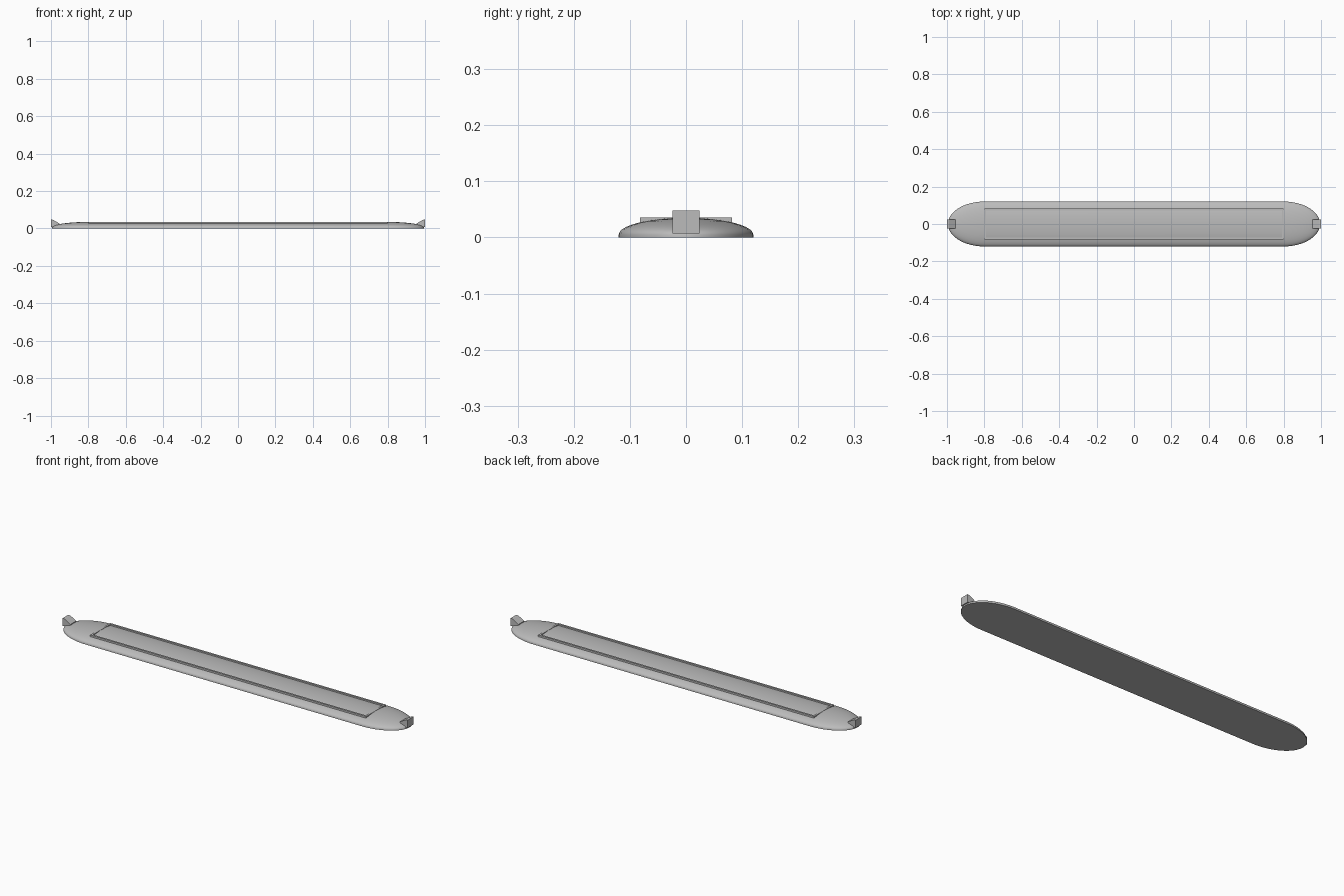
import bpy, bmesh, math

if "Cube" in bpy.data.objects:
    bpy.data.objects.remove(bpy.data.objects["Cube"])

grey = bpy.data.materials.new("plain_grey")
grey.use_nodes = True
COLOUR = (0.5, 0.5, 0.5, 1)
grey.diffuse_color = COLOUR
grey.node_tree.nodes["Principled BSDF"].inputs["Base Color"].default_value = COLOUR


def finish(name, bm, smooth=False):
    bmesh.ops.recalc_face_normals(bm, faces=bm.faces)
    mesh = bpy.data.meshes.new(name)
    bm.to_mesh(mesh)
    bm.free()
    mesh.materials.append(grey)
    obj = bpy.data.objects.new(name, mesh)
    bpy.context.collection.objects.link(obj)
    if smooth:
        bpy.ops.object.select_all(action='DESELECT')
        obj.select_set(True)
        bpy.context.view_layer.objects.active = obj
        bpy.ops.object.shade_smooth_by_angle(angle=math.radians(35))
    return obj


STRAIGHT, END, HALF, RIM, DOME = 0.8, 0.195, 0.12, 0.005, 0.03
SIDES, RINGS = 48, 10


def outline(scale, z):
    """Long oval: two half ellipses joined by straight sides."""
    points = []
    for side in (1, -1):
        for i in range(SIDES // 2 + 1):
            a = math.pi * i / (SIDES // 2) - math.pi / 2
            points.append((side * (STRAIGHT + END * scale * math.cos(a)),
                           side * HALF * scale * math.sin(a), z))
    return points


# Hull: flat bottom, low vertical rim, elliptical dome
bm = bmesh.new()
levels = [(1, 0)]
for r in range(RINGS):
    t = math.pi / 2 * r / RINGS
    levels.append((math.cos(t), RIM + DOME * math.sin(t)))
loops = [[bm.verts.new(p) for p in outline(s, z)] for s, z in levels]
for low, high in zip(loops, loops[1:]):
    n = len(low)
    for i in range(n):
        j = (i + 1) % n
        bm.faces.new((low[i], low[j], high[j], high[i]))
bm.faces.new(loops[0])
# the crown closes onto a ridge along the centre
ridge = [bm.verts.new((s * STRAIGHT, 0, RIM + DOME)) for s in (1, -1)]
top = loops[-1]
half = len(top) // 2
for k in range(2):
    for i in range(half - 1):
        bm.faces.new((top[k * half + i], top[k * half + i + 1], ridge[k]))
    bm.faces.new((top[k * half + half - 1], top[(k + 1) * half % len(top)],
                  ridge[1 - k], ridge[k]))
finish("hull", bm, smooth=True)

# Cockpit rim: thin rectangular frame standing on the dome
X, Y, WALL, LOW, HIGH = 0.8, 0.082, 0.01, 0.012, 0.036
bm = bmesh.new()
corners = [(1, 1), (-1, 1), (-1, -1), (1, -1)]
rings = []
for inset, z in ((0, LOW), (0, HIGH), (WALL, HIGH), (WALL, LOW)):
    rings.append([bm.verts.new((a * (X - inset), b * (Y - inset), z)) for a, b in corners])
for k in range(4):
    for i in range(4):
        j = (i + 1) % 4
        a, b = rings[k], rings[(k + 1) % 4]
        bm.faces.new((a[i], a[j], b[j], b[i]))
finish("cockpit_frame", bm)

# Wedge posts at both tips, upright outside and sloping inward
PROFILE = [(1.0, 0.007), (1.0, 0.048), (0.988, 0.046), (0.955, 0.027), (0.955, 0.012)]
for side, name in ((1, "left_end_post"), (-1, "right_end_post")):
    bm = bmesh.new()
    a, b = [[bm.verts.new((side * x, y, z)) for x, z in PROFILE] for y in (-0.024, 0.024)]
    bm.faces.new(a)
    bm.faces.new(b)
    for i in range(len(PROFILE)):
        j = (i + 1) % len(PROFILE)
        bm.faces.new((a[i], a[j], b[j], b[i]))
    finish(name, bm)
